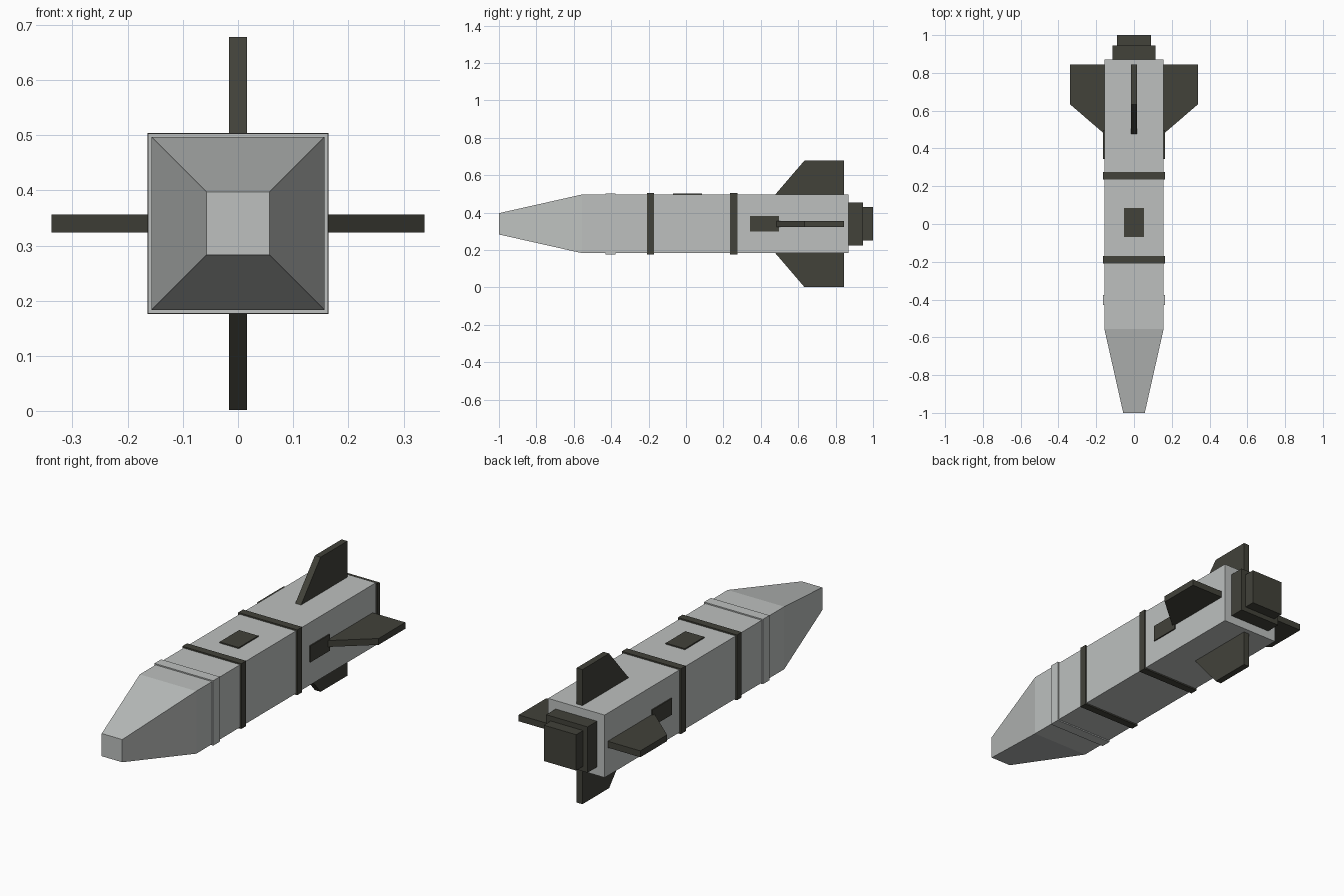
import bpy, bmesh, math
from mathutils import Matrix, Vector

if "Cube" in bpy.data.objects:
    bpy.data.objects.remove(bpy.data.objects["Cube"])

CZ = 0.34   # height of the long axis


def material(name, rgb):
    m = bpy.data.materials.new(name)
    m.diffuse_color = (*rgb, 1)
    m.use_nodes = True
    m.node_tree.nodes["Principled BSDF"].inputs["Base Color"].default_value = m.diffuse_color
    return m


GREY = material("light_grey", (0.51, 0.53, 0.52))
DARK = material("dark_olive_grey", (0.054, 0.054, 0.042))


def finish(name, bm, mat):
    bmesh.ops.recalc_face_normals(bm, faces=bm.faces)
    me = bpy.data.meshes.new(name)
    bm.to_mesh(me)
    bm.free()
    me.materials.append(mat)
    ob = bpy.data.objects.new(name, me)
    bpy.context.collection.objects.link(ob)
    return ob


def box(name, lo, hi, mat):
    bm = bmesh.new()
    bmesh.ops.create_cube(bm, size=1)
    lo, hi = Vector(lo), Vector(hi)
    for v in bm.verts:
        v.co = (lo + hi) / 2 + v.co * (hi - lo)
    return finish(name, bm, mat)


def square_section(name, y0, y1, half, mat, front_half=None):
    """Square bar along y, optionally tapered towards its front end."""
    ob = box(name, (-half, y0, CZ - half), (half, y1, CZ + half), mat)
    if front_half is not None:
        for v in ob.data.vertices:
            if v.co.y < (y0 + y1) / 2:
                v.co.x *= front_half / half
                v.co.z = CZ + (v.co.z - CZ) * front_half / half
    return ob


# Hull and tapered nose
square_section("body", -0.555, 0.87, 0.157, GREY)
square_section("nose", -1.0, -0.555, 0.157, GREY, front_half=0.057)

# Raised collars around the hull
square_section("nose_collar", -0.43, -0.377, 0.163, GREY)
square_section("front_band", -0.208, -0.170, 0.164, DARK)
square_section("rear_band", 0.236, 0.275, 0.164, DARK)

# Stepped exhaust
square_section("exhaust_base", 0.87, 0.945, 0.115, DARK)
square_section("exhaust_nozzle", 0.945, 1.0, 0.09, DARK)

# Hatches on the top and both sides
box("top_hatch", (-0.053, -0.07, CZ + 0.15), (0.053, 0.085, CZ + 0.163), DARK)
for s, side in ((-1, "left"), (1, "right")):
    xs = sorted((s * 0.15, s * 0.163))
    box(side + "_hatch", (xs[0], 0.343, 0.30), (xs[1], 0.497, 0.382), DARK)

# Four swept tail fins around the axis
FIN = [(0.463, 0.14), (0.633, 0.338), (0.845, 0.338), (0.845, 0.14)]
for i, side in enumerate(("top", "right", "bottom", "left")):
    bm = bmesh.new()
    face = bm.faces.new([bm.verts.new((-0.016, y, r)) for y, r in FIN])
    ext = bmesh.ops.extrude_face_region(bm, geom=[face])
    bmesh.ops.translate(bm, vec=(0.032, 0, 0),
                        verts=[g for g in ext["geom"] if isinstance(g, bmesh.types.BMVert)])
    bm.transform(Matrix.Translation((0, 0, CZ)) @ Matrix.Rotation(i * math.pi / 2, 4, 'Y'))
    finish(side + "_fin", bm, DARK)
